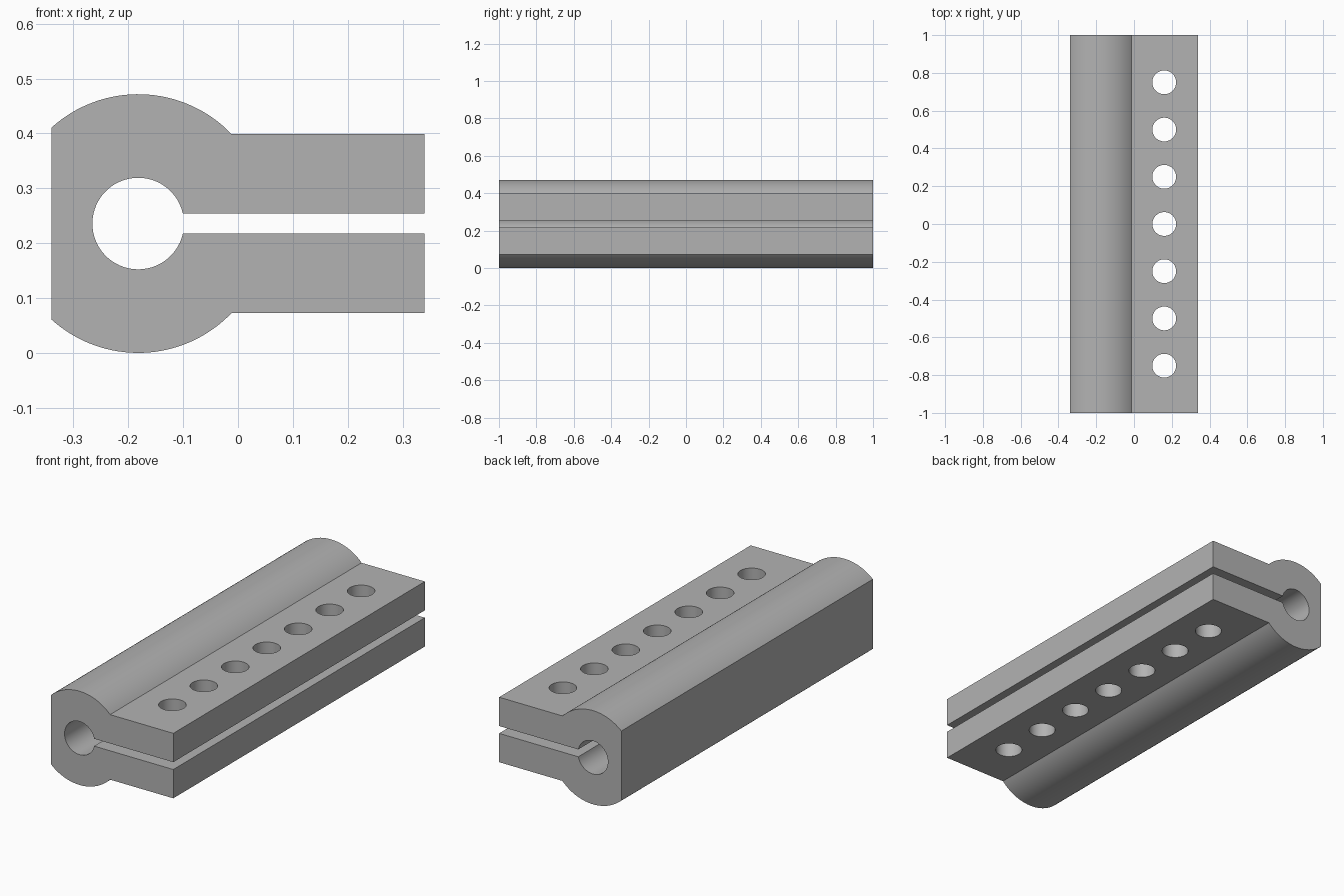
import bpy, bmesh, math
from mathutils import Matrix

cube = bpy.data.objects.get("Cube")
if cube:
    bpy.data.objects.remove(cube, do_unlink=True)

# Main dimensions
CX, CZ = -0.182, 0.2358          # bore axis
R_OUT, R_BORE = 0.2358, 0.0835   # barrel and bore radii
X_LEFT, X_RIGHT = -0.34, 0.34
ARM, SLOT = 0.1635, 0.0185       # half heights of the arms and the slot
HOLE_X, HOLE_R, PITCH = 0.16, 0.063, 0.25

grey = bpy.data.materials.new("plain grey")
grey.use_nodes = True
colour = (0.45, 0.45, 0.45, 1)
grey.diffuse_color = colour
grey.node_tree.nodes["Principled BSDF"].inputs["Base Color"].default_value = colour


def arc(radius, start, end, steps):
    """Points on a circle about the bore axis, from start to end angle."""
    angles = [start + (end - start) * i / steps for i in range(steps + 1)]
    return [(CX + radius * math.cos(a), CZ + radius * math.sin(a)) for a in angles]


def make_object(name, bm):
    bmesh.ops.recalc_face_normals(bm, faces=bm.faces)
    mesh = bpy.data.meshes.new(name)
    bm.to_mesh(mesh)
    bm.free()
    mesh.materials.append(grey)
    obj = bpy.data.objects.new(name, mesh)
    bpy.context.collection.objects.link(obj)
    return obj


# Clamp outline: barrel with a flat back, two arms, slot and bore
a_arm = math.asin(ARM / R_OUT)
a_flat = math.acos((X_LEFT - CX) / R_OUT)
a_slot = math.asin(SLOT / R_BORE)
outline = [(X_RIGHT, CZ + SLOT), (X_RIGHT, CZ + ARM)]
outline += arc(R_OUT, a_arm, a_flat, 32)
outline += arc(R_OUT, 2 * math.pi - a_flat, 2 * math.pi - a_arm, 32)
outline += [(X_RIGHT, CZ - ARM), (X_RIGHT, CZ - SLOT)]
outline += arc(R_BORE, 2 * math.pi - a_slot, a_slot, 56)

bm = bmesh.new()
face = bm.faces.new([bm.verts.new((x, -1, z)) for x, z in outline])
end = bmesh.ops.extrude_face_region(bm, geom=[face])
moved = [v for v in end["geom"] if isinstance(v, bmesh.types.BMVert)]
bmesh.ops.translate(bm, verts=moved, vec=(0, 2, 0))
clamp = make_object("clamp_body", bm)

# Row of bolt holes through both arms
bm = bmesh.new()
for i in range(-3, 4):
    bmesh.ops.create_cone(bm, cap_ends=True, segments=48, radius1=HOLE_R,
                          radius2=HOLE_R, depth=1,
                          matrix=Matrix.Translation((HOLE_X, i * PITCH, CZ)))
cutter = make_object("bolt_hole_cutter", bm)
cutter.hide_render = True

cut = clamp.modifiers.new("bolt_holes", 'BOOLEAN')
cut.operation = 'DIFFERENCE'
cut.solver = 'EXACT'
cut.object = cutter

bpy.ops.object.select_all(action='DESELECT')
clamp.select_set(True)
bpy.context.view_layer.objects.active = clamp
bpy.ops.object.modifier_apply(modifier=cut.name)
bpy.data.objects.remove(cutter, do_unlink=True)
bpy.ops.object.shade_smooth_by_angle(angle=math.radians(30))
